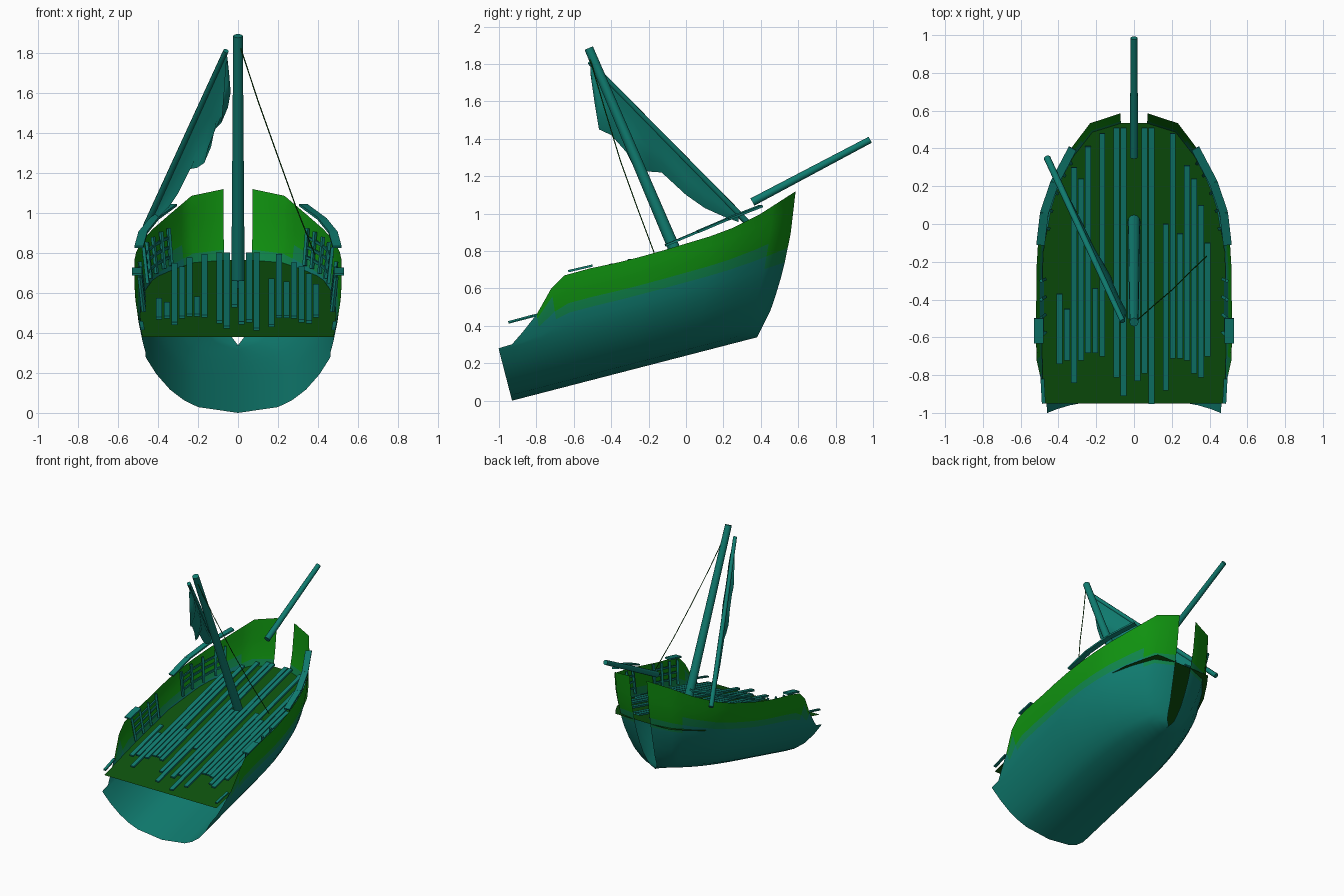
import bpy, bmesh, math
from mathutils import Vector, Matrix

if "Cube" in bpy.data.objects:
    bpy.data.objects.remove(bpy.data.objects["Cube"])

PITCH = math.radians(14.5)
C, S = math.cos(PITCH), math.sin(PITCH)


def material(name, rgb):
    m = bpy.data.materials.new(name)
    m.diffuse_color = (*rgb, 1)
    m.use_nodes = True
    m.node_tree.nodes["Principled BSDF"].inputs["Base Color"].default_value = m.diffuse_color
    return m


TEAL = material("teal", (0.005, 0.20, 0.16))
MID = material("teal_green", (0.005, 0.23, 0.07))
GREEN = material("green", (0.005, 0.28, 0.005))
DARK = material("deck_green", (0.004, 0.085, 0.004))


def world(x, u, v):
    """Ship frame (u along keel, v up from keel) to world."""
    return Vector((x, -0.93 + u * C - v * S, u * S + v * C))


def lerp(table, a):
    for (a0, b0), (a1, b1) in zip(table, table[1:]):
        if a <= a1:
            return b0 + (b1 - b0) * (a - a0) / (a1 - a0)
    return table[-1][1]


def make(name, bm, mats, smooth=False, mirror=False):
    me = bpy.data.meshes.new(name)
    bm.to_mesh(me)
    bm.free()
    for m in mats:
        me.materials.append(m)
    for p in me.polygons:
        p.use_smooth = smooth
    ob = bpy.data.objects.new(name, me)
    bpy.context.collection.objects.link(ob)
    if mirror:
        ob.modifiers.new("Mirror", 'MIRROR')
    return ob


def add_beam(bm, a, b, w, h):
    a, b = Vector(a), Vector(b)
    d = b - a
    mat = Matrix.Translation((a + b) / 2) @ d.to_track_quat('Y', 'Z').to_matrix().to_4x4()
    bmesh.ops.create_cube(bm, size=1, matrix=mat @ Matrix.Diagonal((w, d.length, h, 1)))


def pole(name, a, b, r1, r2, sides=12):
    a, b = Vector(a), Vector(b)
    d = b - a
    bm = bmesh.new()
    mat = Matrix.Translation((a + b) / 2) @ d.to_track_quat('Z', 'Y').to_matrix().to_4x4()
    bmesh.ops.create_cone(bm, cap_ends=True, segments=sides, radius1=r1, radius2=r2,
                          depth=d.length, matrix=mat)
    ob = make(name, bm, [TEAL])
    for p in ob.data.polygons:
        p.use_smooth = len(p.vertices) == 4
    return ob


# Hull shape tables: stem curve, sheer line, section and bow taper
STEM = [(0, 1.353), (.135, 1.471), (.314, 1.579), (.497, 1.668), (.704, 1.748)]
SHEER = [(0, .289), (.048, .292), (.088, .336), (.149, .413), (.21, .528), (.258, .578),
         (.29, .585), (.41, .574), (.53, .572), (.653, .58), (.775, .588), (.893, .634), (1, .704)]
SECTION = [(0, 0), (.03, .2), (.065, .27), (.12, .34), (.22, .425), (.285, .46), (.37, .49),
           (.5, .515), (.65, .52), (.8, .51)]
TAPER = [(0, 1), (.5, 1), (.6, .98), (.71, .92), (.8, .82), (.89, .65), (.97, .45), (1, .14)]


def hull_point(t, v, k=1.0):
    return world(k * lerp(SECTION, v) * lerp(TAPER, t), t * lerp(STEM, v), v)


# Hull: open shell, teal below and green above
stations = [0, .048, .088, .149, .21, .258, .34, .42, .5, .58, .66, .73, .8, .85, .89, .93, .97, 1]
low = [0, .03, .065, .12, .2, .28]
bm = bmesh.new()
grid = []
for t in stations:
    top = lerp(SHEER, t)
    vs = low + [.28 + (top - .28) * i / 6 for i in range(1, 7)]
    grid.append([(bm.verts.new(hull_point(t, v)), v) for v in vs])
for A, B in zip(grid, grid[1:]):
    for j in range(len(A) - 1):
        f = bm.faces.new([A[j][0], B[j][0], B[j + 1][0], A[j + 1][0]])
        v = (A[j][1] + B[j][1] + B[j + 1][1] + A[j + 1][1]) / 4
        f.material_index = 0 if v < .375 else 1 if v < .435 else 2
make("hull", bm, [TEAL, MID, GREEN], smooth=True, mirror=True)

# Deck sheet
outline = [(.076, .48), (.5, .49), (.9, .482), (1.2, .43), (1.4, .36), (1.52, .29), (1.61, .23)]
bm = bmesh.new()
rows = [[bm.verts.new(world(s * x, u, .373)) for s in (-1, 1)] for u, x in outline]
for a, b in zip(rows, rows[1:]):
    bm.faces.new([a[0], a[1], b[1], b[0]])
make("deck", bm, [DARK])

# Loose deck planks: x, front y, back y
planks = [(-.395, -.74, -.37), (-.355, -.72, -.45), (-.318, -.84, .30), (-.28, -.72, .24),
          (-.243, -.68, .41), (-.205, -.68, -.34), (-.168, -.70, .48), (-.093, -.81, .51),
          (-.056, -.91, .51), (-.018, -.50, -.03), (.018, -.83, -.03), (.056, -.79, .51),
          (.093, -.95, .51), (.168, -.88, 0), (.205, -.71, .48), (.243, -.71, -.05),
          (.28, -.72, .31), (.318, -.79, .24), (.355, -.81, .10), (.39, -.70, -.10)]
bm = bmesh.new()
for x, y0, y1 in planks:
    ends = [world(x, (y + .93 + .41 * S) / C, .41) for y in (y0, y1)]
    add_beam(bm, *ends, .031, .014)
make("deck_planks", bm, [TEAL])

# Gunwale cap rail on both sides
path = [(.495, -.11, .83), (.475, .06, .902), (.42, .22, .97), (.325, .40, 1.04)]
bm = bmesh.new()
for a, b in zip(path, path[1:]):
    add_beam(bm, a, b, .045, .012)
make("gunwale_cap", bm, [TEAL], mirror=True)

# Short rail pieces near the stern
bm = bmesh.new()
add_beam(bm, (.505, -.63, .692), (.505, -.50, .722), .05, .012)
add_beam(bm, (.478, -.95, .42), (.485, -.82, .455), .02, .01)
make("stern_rails", bm, [TEAL], mirror=True)

# Inner railings: posts and bars against the hull wall
bm = bmesh.new()
for ts in ([.64, .70, .76, .82, .86], [.29, .35, .41, .47]):
    for t in ts:
        add_beam(bm, hull_point(t, .40, .95), hull_point(t, .575, .95), .016, .016)
    for v in (.44, .485, .53):
        for t0, t1 in zip(ts, ts[1:]):
            add_beam(bm, hull_point(t0, v, .955), hull_point(t1, v, .955), .01, .014)
make("inner_railing", bm, [TEAL], mirror=True)

# Mast, bowsprit and yard
pole("mast", (0, .04, .57), (0, -.52, 1.885), .034, .024)
pole("bowsprit", (0, .355, 1.062), (0, .985, 1.395), .022, .018)
yard_a, yard_b = Vector((-.46, .35, .93)), Vector((-.06, -.515, 1.81))
pole("yard", yard_a, yard_b, .018, .014, 8)

# Sail hanging under the yard with a ragged lower edge (y, z)
foot = [(-.51, 1.74), (-.49, 1.6), (-.465, 1.45), (-.40, 1.42), (-.32, 1.33), (-.28, 1.25),
        (-.2, 1.225), (-.13, 1.22), (0, 1.10), (.1, 1.03), (.2, .985), (.28, .955)]
bm = bmesh.new()
cols = []
for y, z in foot:
    head = yard_a.lerp(yard_b, (y - .35) / (-.515 - .35))
    drop = head.z - z
    cols.append([bm.verts.new((head.x + .15 * drop * math.sin(math.pi * k / 4), y, head.z - drop * k / 4))
                 for k in range(5)])
for a, b in zip(cols, cols[1:]):
    for k in range(4):
        bm.faces.new([a[k], b[k], b[k + 1], a[k + 1]])
make("sail", bm, [TEAL], smooth=True)

# Stay rope from mast head to the gunwale
cu = bpy.data.curves.new("stay_rope", 'CURVE')
cu.dimensions = '3D'
cu.bevel_depth = .003
cu.bevel_resolution = 1
sp = cu.splines.new('POLY')
pts = [(.005, -.52, 1.85), (.1, -.435, 1.56), (.2, -.35, 1.28), (.29, -.26, 1.03), (.385, -.17, .79)]
sp.points.add(len(pts) - 1)
for p, co in zip(sp.points, pts):
    p.co = (*co, 1)
cu.materials.append(DARK)
bpy.context.collection.objects.link(bpy.data.objects.new("stay_rope", cu))
